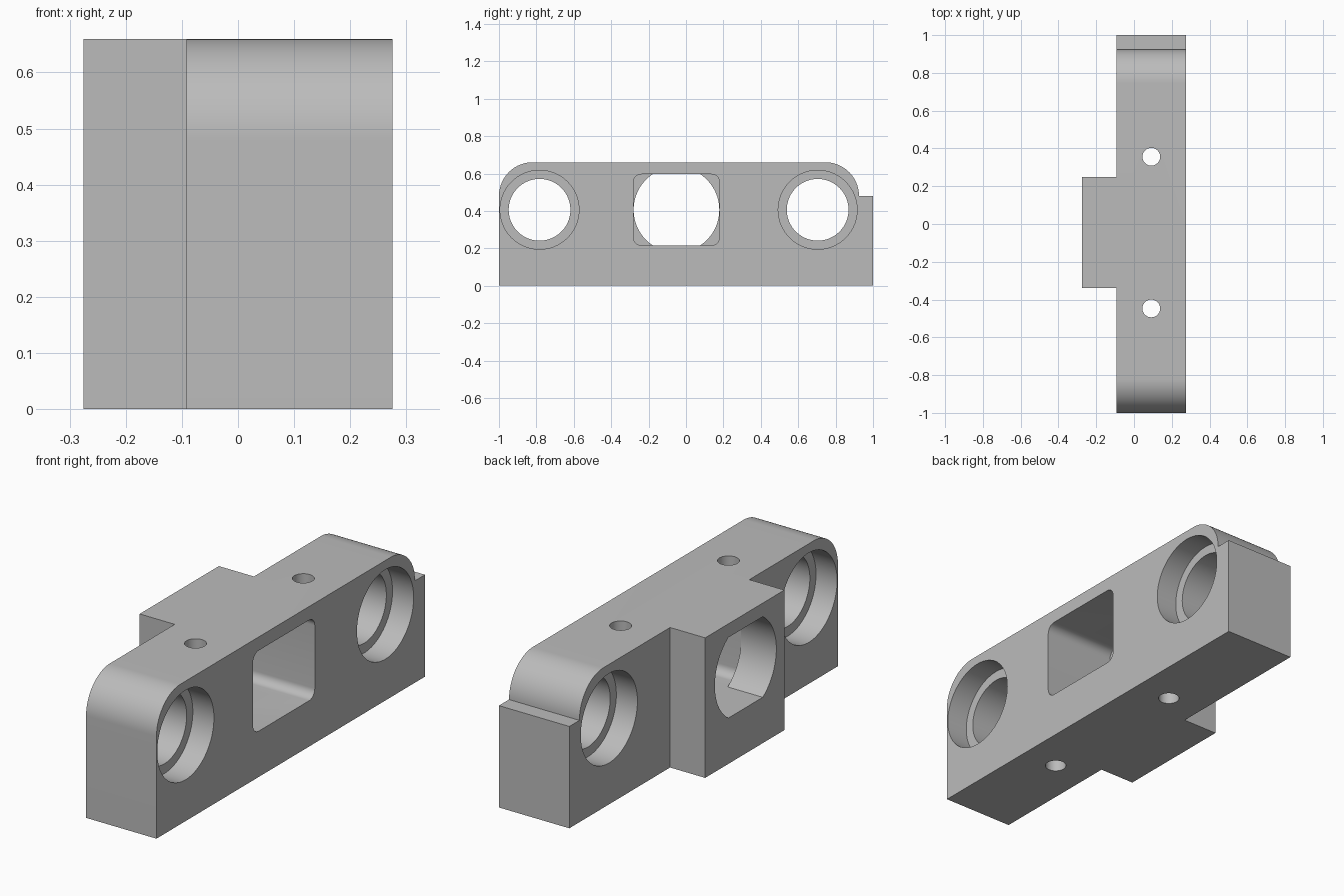
import bpy
import bmesh
from math import sin, cos, asin, pi, radians
from mathutils import Vector

cube = bpy.data.objects.get("Cube")
if cube:
    bpy.data.objects.remove(cube, do_unlink=True)

grey = bpy.data.materials.new("plain grey")
grey.use_nodes = True
colour = (0.5, 0.5, 0.5, 1)
grey.diffuse_color = colour
grey.node_tree.nodes["Principled BSDF"].inputs["Base Color"].default_value = colour

BACK, FACE, SIDE = -0.275, -0.092, 0.275   # x of boss face, bar back, bar front
HEIGHT, BORE_Z, OPEN_Y = 0.66, 0.406, -0.051


def arc(cy, cz, r, start, end, n):
    """Points on an arc, angles in radians."""
    return [(cy + r * cos(start + (end - start) * i / n),
             cz + r * sin(start + (end - start) * i / n)) for i in range(n + 1)]


def circle(cy, cz, r, n=96):
    return arc(cy, cz, r, 0, 2 * pi, n)[:-1]


def extrude(name, outline, start, end, axis="x"):
    """Closed outline swept along x (outline is y, z) or z (outline is x, y)."""
    bm = bmesh.new()
    place = (lambda a, b: (start, a, b)) if axis == "x" else (lambda a, b: (a, b, start))
    face = bm.faces.new([bm.verts.new(place(a, b)) for a, b in outline])
    out = bmesh.ops.extrude_face_region(bm, geom=[face])
    step = Vector((end - start, 0, 0)) if axis == "x" else Vector((0, 0, end - start))
    bmesh.ops.translate(bm, vec=step,
                        verts=[v for v in out["geom"] if isinstance(v, bmesh.types.BMVert)])
    bmesh.ops.recalc_face_normals(bm, faces=bm.faces)
    mesh = bpy.data.meshes.new(name)
    bm.to_mesh(mesh)
    bm.free()
    mesh.materials.append(grey)
    obj = bpy.data.objects.new(name, mesh)
    bpy.context.collection.objects.link(obj)
    return obj


def combine(target, tool, operation):
    """Apply a boolean and discard the tool."""
    mod = target.modifiers.new(operation, "BOOLEAN")
    mod.operation, mod.solver, mod.object = operation, "EXACT", tool
    bpy.context.view_layer.objects.active = target
    bpy.ops.object.modifier_apply(modifier=mod.name)
    bpy.data.objects.remove(tool, do_unlink=True)


# Bar with rounded upper corners and a ledge at the back end
R = 0.18
outline = [(-1, 0), (1, 0), (1, 0.48)]
outline += arc(0.925 - R, HEIGHT - R, R, 0, pi / 2, 24)
outline += arc(-1 + R, HEIGHT - R, R, pi / 2, pi, 24)
bar = extrude("mounting_bar", outline, FACE, SIDE)

# Boss on the rear face
boss = extrude("boss", [(-0.34, 0), (0.25, 0), (0.25, HEIGHT), (-0.34, HEIGHT)], BACK, 0)
combine(bar, boss, "UNION")

# Rounded square pocket through the bar
HW, HH, C = 0.23, 0.19, 0.042
pocket = []
for i, (sy, sz) in enumerate([(1, 1), (-1, 1), (-1, -1), (1, -1)]):
    pocket += arc(OPEN_Y + sy * (HW - C), BORE_Z + sz * (HH - C), C,
                  i * pi / 2, (i + 1) * pi / 2, 10)
combine(bar, extrude("pocket_cutter", pocket, FACE, 0.4), "DIFFERENCE")

# Flat-sided round opening through the boss
r = HW - 0.001
a = asin(HH / r)
slot = arc(OPEN_Y, BORE_Z, r, -a, a, 32) + arc(OPEN_Y, BORE_Z, r, pi - a, pi + a, 32)
combine(bar, extrude("opening_cutter", slot, -0.4, 0), "DIFFERENCE")

# End bores, counterbored from both faces
DEPTH = 0.11
for y in (-0.783, 0.704):
    for radius, x0, x1 in ((0.165, -0.4, 0.4),
                           (0.211, -0.4, FACE + DEPTH),
                           (0.211, SIDE - DEPTH, 0.4)):
        combine(bar, extrude("bore_cutter", circle(y, BORE_Z, radius), x0, x1), "DIFFERENCE")

# Vertical screw holes
for y in (-0.447, 0.356):
    hole = extrude("screw_cutter", circle(0.0915, y, 0.047, 48), -0.1, 0.8, "z")
    combine(bar, hole, "DIFFERENCE")

bpy.ops.object.select_all(action="DESELECT")
bar.select_set(True)
bpy.context.view_layer.objects.active = bar
bpy.ops.object.shade_smooth_by_angle(angle=radians(30))
